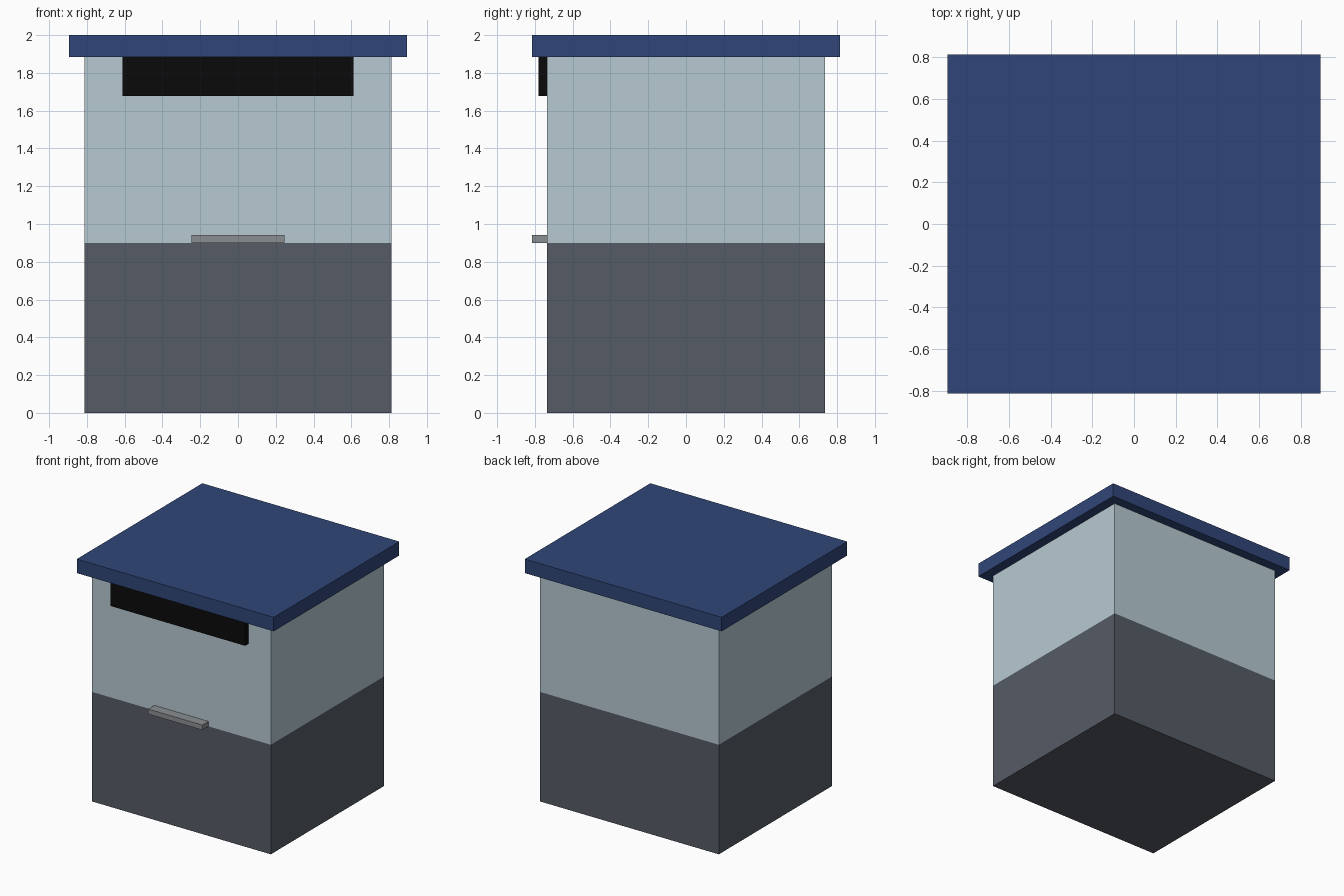
import bpy
import bmesh
from mathutils import Vector

if "Cube" in bpy.data.objects:
    bpy.data.objects.remove(bpy.data.objects["Cube"])


def material(name, rgb):
    mat = bpy.data.materials.new(name)
    mat.diffuse_color = (*rgb, 1.0)
    mat.use_nodes = True
    mat.node_tree.nodes["Principled BSDF"].inputs["Base Color"].default_value = mat.diffuse_color
    return mat


def box(name, x, y, z, mat):
    """Box from (min, max) ranges on each axis."""
    bm = bmesh.new()
    bmesh.ops.create_cube(bm, size=1.0)
    ranges = (x, y, z)
    bmesh.ops.scale(bm, vec=Vector([r[1] - r[0] for r in ranges]), verts=bm.verts)
    bmesh.ops.translate(bm, vec=Vector([(r[0] + r[1]) / 2 for r in ranges]), verts=bm.verts)
    mesh = bpy.data.meshes.new(name)
    bm.to_mesh(mesh)
    bm.free()
    mesh.materials.append(mat)
    obj = bpy.data.objects.new(name, mesh)
    bpy.context.collection.objects.link(obj)
    return obj


slate = material("slate", (0.093, 0.107, 0.133))
glass = material("pale_glass", (0.47, 0.59, 0.64))
blue = material("roof_blue", (0.03, 0.061, 0.19))
black = material("sign_black", (0.003, 0.003, 0.003))
steel = material("steel", (0.26, 0.275, 0.29))

HX, HY = 0.813, 0.735       # booth half width and half depth
BASE, EAVE, TOP = 0.90, 1.885, 2.0
PANE = 0.015

# Solid lower body
box("base", (-HX, HX), (-HY, HY), (0, BASE), slate)

# Glazing: full-depth side panes, front and back panes between them
for side, s in (("left", -1), ("right", 1)):
    xs = sorted((s * HX, s * (HX - PANE)))
    box(side + "_window", xs, (-HY, HY), (BASE, EAVE), glass)
for side, s in (("front", -1), ("back", 1)):
    ys = sorted((s * HY, s * (HY - PANE)))
    box(side + "_window", (-HX + PANE, HX - PANE), ys, (BASE, EAVE), glass)

# Overhanging roof slab
box("roof", (-0.895, 0.895), (-0.815, 0.815), (EAVE, TOP), blue)

# Sign board under the eave and counter tray at the front
box("sign_board", (-0.611, 0.611), (-0.781, -HY), (1.677, EAVE), black)
box("counter_tray", (-0.246, 0.246), (-0.815, -HY), (BASE, 0.941), steel)
